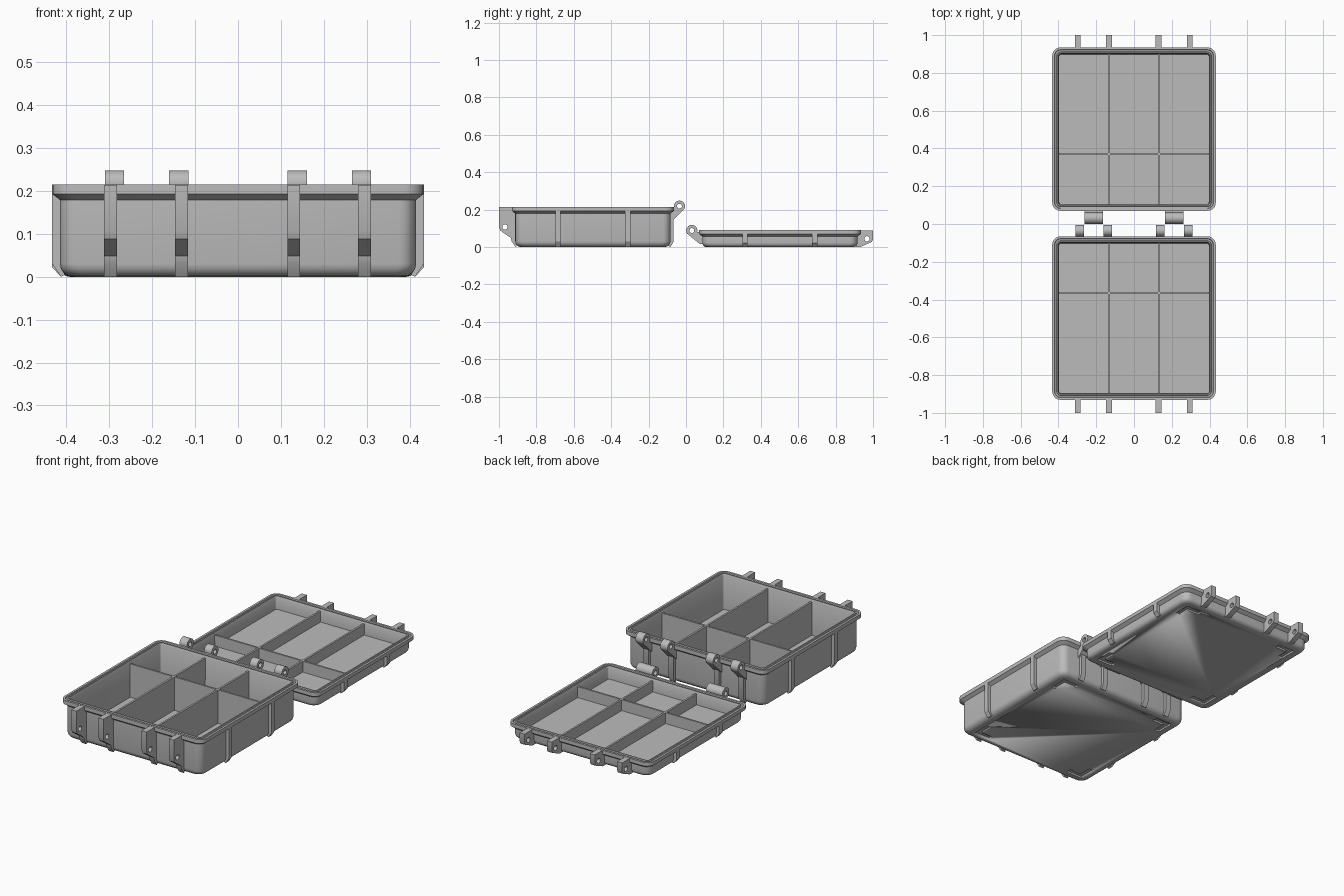
import bpy, bmesh, math
from math import pi, sin, cos, radians

if "Cube" in bpy.data.objects:
    bpy.data.objects.remove(bpy.data.objects["Cube"])

grey = bpy.data.materials.new("grey_plastic")
grey.diffuse_color = (0.5, 0.5, 0.5, 1)
grey.use_nodes = True
grey.node_tree.nodes["Principled BSDF"].inputs["Base Color"].default_value = grey.diffuse_color


def finish(ob):
    """Material, clean normals, smooth rounds with sharp edges."""
    bm = bmesh.new()
    bm.from_mesh(ob.data)
    bmesh.ops.remove_doubles(bm, verts=bm.verts, dist=1e-5)
    bmesh.ops.recalc_face_normals(bm, faces=bm.faces)
    bm.to_mesh(ob.data)
    bm.free()
    ob.data.materials.clear()
    ob.data.materials.append(grey)
    select(ob)
    bpy.ops.object.shade_smooth_by_angle(angle=radians(32))
    return ob


def select(ob):
    bpy.ops.object.select_all(action='DESELECT')
    ob.select_set(True)
    bpy.context.view_layer.objects.active = ob


def ring(half, r, z, cy, seg=5):
    """Rounded square outline."""
    pts = []
    for q, (sx, sy) in enumerate([(1, 1), (-1, 1), (-1, -1), (1, -1)]):
        for i in range(seg + 1):
            a = pi / 2 * (q + i / seg)
            pts.append((sx * (half - r) + r * cos(a), cy + sy * (half - r) + r * sin(a), z))
    return pts


def shell(name, profile, cy):
    """Loft rounded squares given as (half size, corner radius, height)."""
    bm = bmesh.new()
    rings = [[bm.verts.new(p) for p in ring(*row, cy)] for row in profile]
    n = len(rings[0])
    for a, b in zip(rings, rings[1:]):
        for i in range(n):
            j = (i + 1) % n
            bm.faces.new((a[i], a[j], b[j], b[i]))
    bm.faces.new(rings[0][::-1])
    bm.faces.new(rings[-1])
    me = bpy.data.meshes.new(name)
    bm.to_mesh(me)
    bm.free()
    ob = bpy.data.objects.new(name, me)
    bpy.context.collection.objects.link(ob)
    return finish(ob)


ROT = {'x': (pi / 2, 0, pi / 2), 'y': (pi / 2, 0, 0), 'z': (0, 0, 0)}


def prism(name, outline, axis, at, width, hole=None):
    """Extrude an outline along an axis, with an optional round hole (u, v, radius)."""
    cu = bpy.data.curves.new(name, 'CURVE')
    cu.dimensions = '2D'
    cu.fill_mode = 'BOTH'
    cu.extrude = width / 2
    loops = [outline]
    if hole:
        u, v, r = hole
        loops.append(arc(u, v, r, 0, 360 - 22.5, 16))
    for pts in loops:
        sp = cu.splines.new('POLY')
        sp.points.add(len(pts) - 1)
        for p, (u, v) in zip(sp.points, pts):
            p.co = (u, v, 0, 1)
        sp.use_cyclic_u = True
    ob = bpy.data.objects.new(name, cu)
    bpy.context.collection.objects.link(ob)
    ob.rotation_euler = ROT[axis]
    ob.location['xyz'.index(axis)] = at
    select(ob)
    bpy.ops.object.convert(target='MESH')
    return finish(bpy.context.object)


def arc(u, v, r, a0, a1, n=14):
    return [(u + r * cos(radians(a0 + (a1 - a0) * i / (n - 1))),
             v + r * sin(radians(a0 + (a1 - a0) * i / (n - 1)))) for i in range(n)]


def block(name, x0, x1, y0, y1, z0, z1):
    prism(name, [(x0, y0), (x1, y0), (x1, y1), (x0, y1)], 'z', (z0 + z1) / 2, z1 - z0)


def tray(name, cy, h, fillet, rim, floor, cross_y, divider_top):
    # outer wall with rounded foot, sloped rim, seal groove, inner wall and floor
    body = 0.415
    foot = [(body - fillet * (1 - sin(a)), 0.04, fillet * (1 - cos(a)))
            for a in (pi / 2 * i / 4 for i in range(5))]
    profile = foot + [
        (body, 0.04, h - rim - 0.014), (0.433, 0.045, h - rim), (0.433, 0.045, h),
        (0.421, 0.033, h), (0.419, 0.031, h - 0.006), (0.410, 0.022, h - 0.006),
        (0.408, 0.02, h), (0.402, 0.014, h), (0.398, 0.01, h - 0.008), (0.396, 0.01, floor)]
    ob = shell(name + "_shell", profile, cy)
    # L shaped recesses underneath, one per corner
    for sx in (-1, 1):
        for sy in (-1, 1):
            o, w, l = 0.365, 0.03, 0.10
            ell = [(o, o), (o - l, o), (o - l, o - w), (o - w, o - w), (o - w, o - l), (o, o - l)]
            cut = prism("recess_cutter", [(sx * x, cy + sy * y) for x, y in ell], 'z', 0, 0.02)
            mod = ob.modifiers.new("recess", 'BOOLEAN')
            mod.operation = 'DIFFERENCE'
            mod.solver = 'EXACT'
            mod.object = cut
            select(ob)
            bpy.ops.object.modifier_apply(modifier=mod.name)
            bpy.data.objects.remove(cut)
    # compartment dividers
    for x in (-0.133, 0.133):
        block(name + "_long_divider", x - 0.005, x + 0.005, cy - 0.402, cy + 0.402,
              floor - 0.004, divider_top)
    block(name + "_cross_divider", -0.402, 0.402, cross_y - 0.005, cross_y + 0.005,
          floor - 0.004, divider_top)
    # side ribs
    top = h - 0.004
    for s in (-1, 1):
        for dy in (-0.186, 0.186):
            rib = [(0.405, 0.004), (0.413, 0.0), (0.433, fillet), (0.433, top), (0.425, top),
                   (0.425, h - rim), (0.405, h - rim - 0.01)]
            prism(name + "_side_rib", [(s * x, z) for x, z in rib], 'y', cy + dy, 0.028)


BOX_Y, LID_Y = -0.498, 0.502
tray("box", BOX_Y, 0.215, 0.03, 0.022, 0.02, -0.365, 0.203)
tray("lid", LID_Y, 0.09, 0.022, 0.02, 0.02, 0.37, 0.08)

# latch lugs on the far edges of both halves
box_lug = [(-0.924, 0.214), (-1, 0.214), (-1, 0.107), (-0.993, 0.088), (-0.936, 0.048),
           (-0.932, 0.03), (-0.912, 0), (-0.905, 0.004), (-0.905, 0.18), (-0.924, 0.19)]
lid_lug = [(0.928, 0.089), (1, 0.089), (1, 0.04), (0.993, 0.027), (0.95, 0.008),
           (0.93, 0), (0.905, 0), (0.905, 0.055), (0.928, 0.07)]
for x in (-0.297, -0.132, 0.13, 0.295):
    prism("box_latch_lug", box_lug, 'x', x, 0.03, (-0.968, 0.107, 0.014))
    prism("lid_latch_lug", lid_lug, 'x', x, 0.03, (0.967, 0.044, 0.014))

# hinge knuckles with pin holes
box_knuckle = ([(-0.072, 0.206)] + arc(-0.035, 0.218, 0.03, 195, -35)
               + [(-0.068, 0.145), (-0.085, 0.13), (-0.085, 0.18), (-0.072, 0.19)])
lid_knuckle = ([(0.076, 0.08)] + arc(0.031, 0.088, 0.03, -15, 215)
               + [(0.075, 0.015), (0.092, 0.015), (0.092, 0.055), (0.076, 0.07)])
back_rib = [(-0.09, 0.004), (-0.083, 0), (-0.066, 0.03), (-0.066, 0.19), (-0.09, 0.18)]
for s in (-1, 1):
    for x in (0.138, 0.288):
        prism("box_hinge_knuckle", box_knuckle, 'x', s * x, 0.045, (-0.035, 0.218, 0.013))
        prism("box_back_rib", back_rib, 'x', s * x, 0.03)
    prism("lid_hinge_knuckle", lid_knuckle, 'x', s * 0.213, 0.1, (0.031, 0.088, 0.013))
